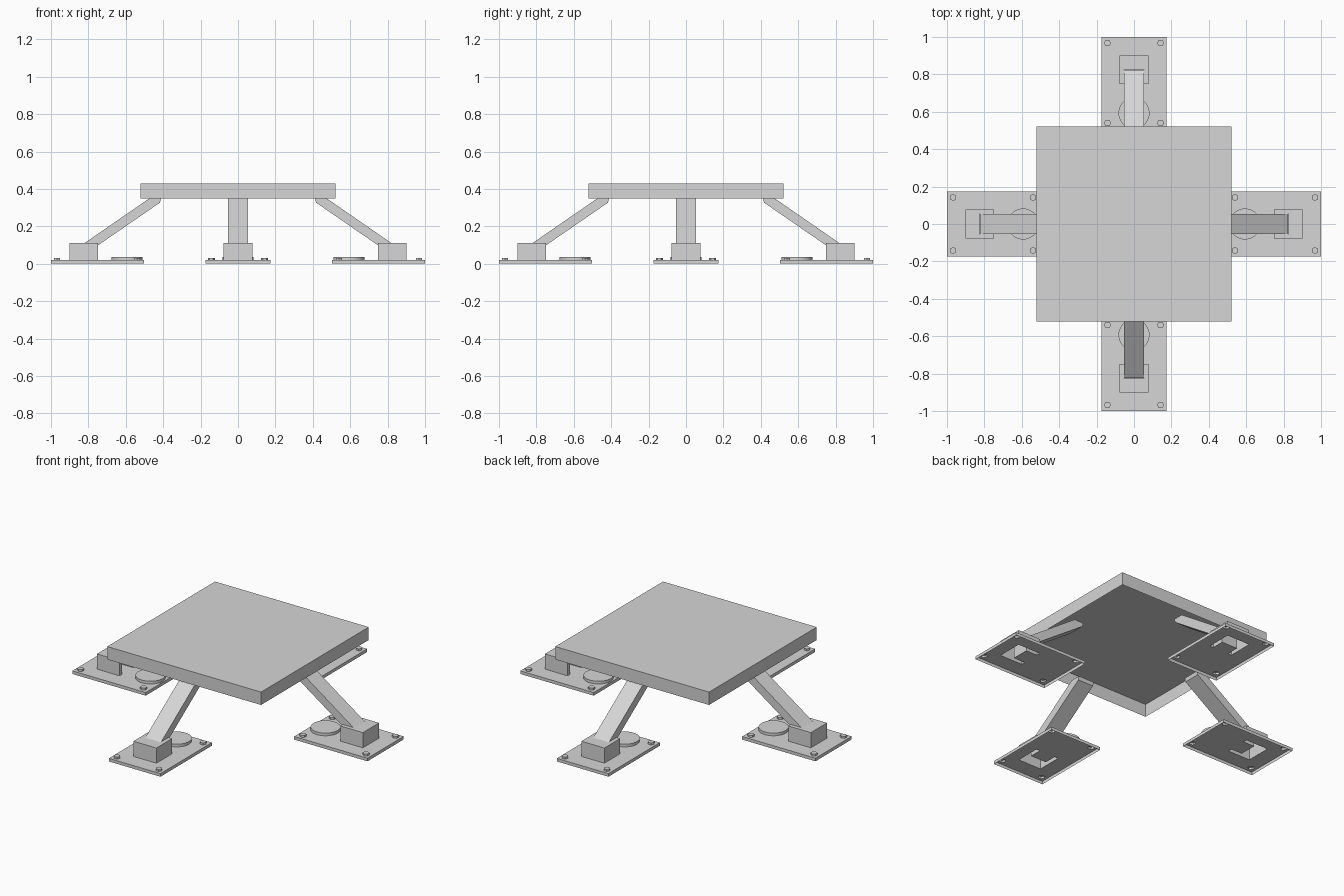
import bpy, bmesh, math
from mathutils import Vector, Matrix

cube = bpy.data.objects.get("Cube")
if cube:
    bpy.data.objects.remove(cube, do_unlink=True)

GREY = (0.67, 0.67, 0.67, 1.0)
mat = bpy.data.materials.new("light_grey_metal")
mat.use_nodes = True
mat.diffuse_color = GREY
mat.node_tree.nodes["Principled BSDF"].inputs["Base Color"].default_value = GREY


def finish(bm, name, turn=0.0, smooth=False):
    """Turn the part about z and add it to the scene."""
    bmesh.ops.recalc_face_normals(bm, faces=bm.faces[:])
    bm.transform(Matrix.Rotation(turn, 4, 'Z'))
    me = bpy.data.meshes.new(name)
    bm.to_mesh(me)
    bm.free()
    me.materials.append(mat)
    ob = bpy.data.objects.new(name, me)
    bpy.context.collection.objects.link(ob)
    if smooth:
        bpy.ops.object.select_all(action='DESELECT')
        ob.select_set(True)
        bpy.context.view_layer.objects.active = ob
        bpy.ops.object.shade_smooth_by_angle(angle=math.radians(30))


def add_shell(bm, outer, z0, z1, holes=()):
    """Cap with optional holes at z1, outer walls down to z0, open below."""
    edges = []
    for n, loop in enumerate([outer, *holes]):
        top = [bm.verts.new((x, y, z1)) for x, y in loop]
        edges += [bm.edges.new((top[i - 1], top[i])) for i in range(len(top))]
        if n == 0:
            low = [bm.verts.new((x, y, z0)) for x, y in loop]
            for i in range(len(top)):
                bm.faces.new((low[i - 1], low[i], top[i], top[i - 1]))
    bmesh.ops.triangle_fill(bm, use_beauty=True, use_dissolve=False, edges=edges)


def rect(x0, x1, w):
    return [(x0, -w), (x1, -w), (x1, w), (x0, w)]


def ring(cx, cy, r, n):
    angles = [math.pi / 2 + 2 * math.pi * i / n for i in range(n)]
    return [(cx + r * math.cos(a), cy + r * math.sin(a)) for a in angles]


# Table top, a tray open below
bm = bmesh.new()
add_shell(bm, rect(-0.521, 0.521, 0.521), 0.349, 0.428)
finish(bm, "top_slab")

# Outlines for the leg at +x
PLATE_T = 0.019
IN, OUT, SLOT = 0.748, 0.901, 0.825
W, SW = 0.078, 0.0535
bracket = [(IN, -W), (OUT, -W), (OUT, W), (IN, W), (IN, SW), (SLOT, SW), (SLOT, -SW), (IN, -SW)]
bolts = [ring(x, y, 0.019, 6) for x in (0.54, 0.967) for y in (-0.142, 0.142)]
strut = [(0.824, 0.108), (0.475, 0.349), (0.412, 0.349), (0.417, 0.327), (0.790, 0.070)]

for k, side in enumerate(("left", "back", "right", "front")):
    turn = k * math.pi / 2

    # Foot plate, open under the bracket and the bolts
    bm = bmesh.new()
    add_shell(bm, rect(0.503, 1.0, 0.175), 0, PLATE_T, [bracket, *bolts])
    finish(bm, side + "_foot_plate", turn)

    # Hollow U bracket
    bm = bmesh.new()
    add_shell(bm, bracket, PLATE_T, 0.112)
    finish(bm, side + "_bracket", turn)

    # Sloping strut
    bm = bmesh.new()
    face = bm.faces.new([bm.verts.new((x, -0.053, z)) for x, z in strut])
    res = bmesh.ops.extrude_face_region(bm, geom=[face], use_keep_orig=True)
    moved = [g for g in res["geom"] if isinstance(g, bmesh.types.BMVert)]
    bmesh.ops.translate(bm, verts=moved, vec=Vector((0, 0.106, 0)))
    finish(bm, side + "_strut", turn)

    # Round pad
    bm = bmesh.new()
    add_shell(bm, ring(0.593, 0, 0.083, 48), PLATE_T, 0.036)
    finish(bm, side + "_round_pad", turn, smooth=True)

    # Four hex bolts
    bm = bmesh.new()
    for hexagon in bolts:
        add_shell(bm, hexagon, PLATE_T, 0.031)
    finish(bm, side + "_bolts", turn)
